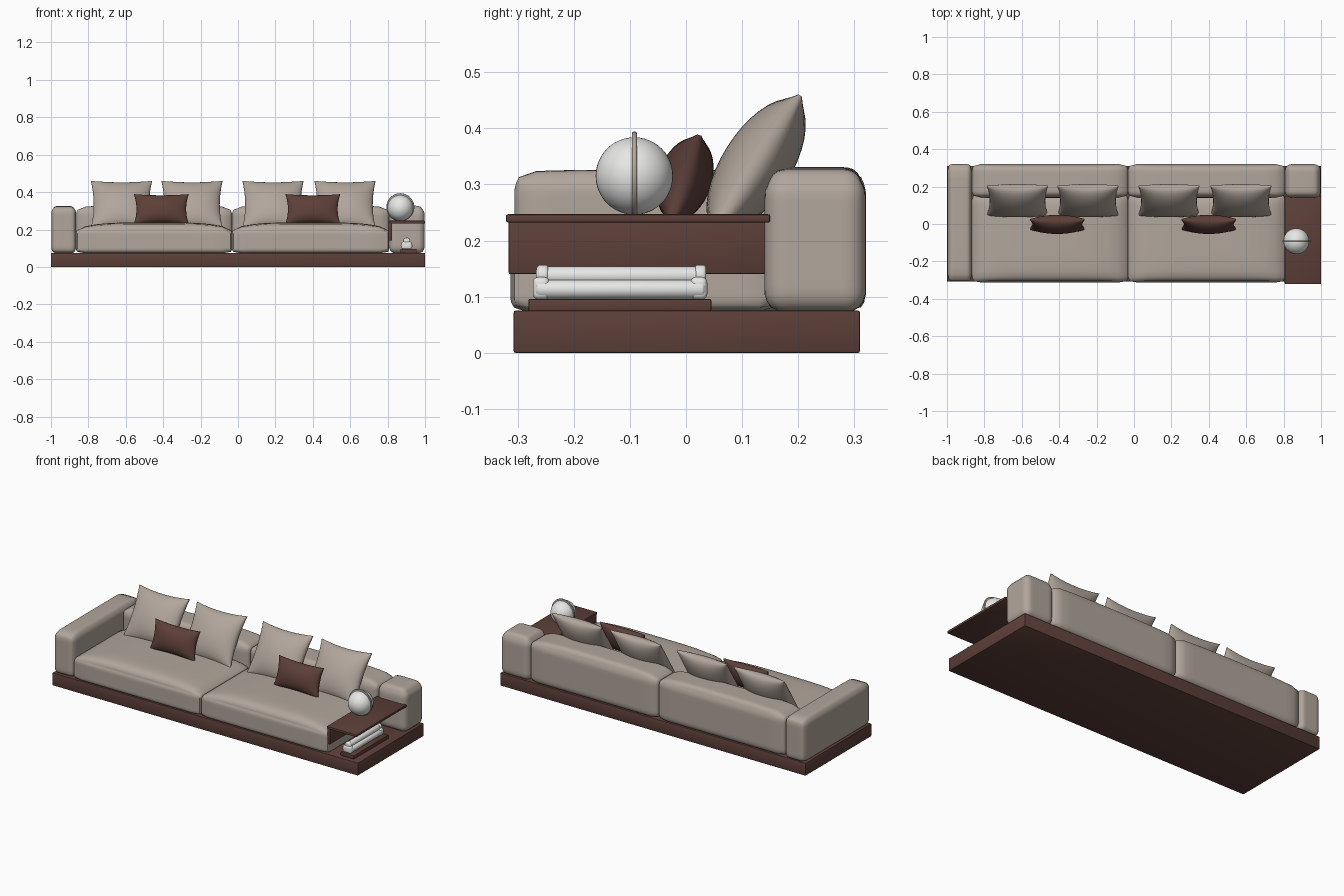
import bpy, bmesh, math
from mathutils import Matrix

cube = bpy.data.objects.get("Cube")
if cube:
    bpy.data.objects.remove(cube, do_unlink=True)


def material(name, rgb):
    m = bpy.data.materials.new(name)
    m.use_nodes = True
    m.diffuse_color = (*rgb, 1)
    m.node_tree.nodes["Principled BSDF"].inputs["Base Color"].default_value = (*rgb, 1)
    return m


TAUPE = material("taupe fabric", (0.44, 0.38, 0.33))
BROWN = material("dark brown", (0.11, 0.05, 0.04))
WHITE = material("soft white", (0.8, 0.8, 0.79))


def finish(name, bm, mat, angle=40):
    bmesh.ops.recalc_face_normals(bm, faces=bm.faces)
    me = bpy.data.meshes.new(name)
    bm.to_mesh(me)
    bm.free()
    ob = bpy.data.objects.new(name, me)
    bpy.context.collection.objects.link(ob)
    me.materials.append(mat)
    bpy.ops.object.select_all(action='DESELECT')
    ob.select_set(True)
    bpy.context.view_layer.objects.active = ob
    bpy.ops.object.shade_smooth_by_angle(angle=math.radians(angle))
    return ob


def box(name, x, y, z, mat, bevel=0.003, crown=0, segments=2):
    """Bevelled box from ranges; crown puffs up the top."""
    bm = bmesh.new()
    bmesh.ops.create_cube(bm, size=2)
    if crown:
        bmesh.ops.subdivide_edges(bm, edges=bm.edges, cuts=15, use_grid_fill=True)
    hard = [e for e in bm.edges if e.calc_face_angle(0) > 1]
    for v in bm.verts:
        u, w, h = v.co
        puff = crown * (1 - u ** 4) * (1 - 0.6 * w ** 6) * max(h, 0)
        v.co = (sum(x) / 2 + u * (x[1] - x[0]) / 2,
                sum(y) / 2 + w * (y[1] - y[0]) / 2,
                sum(z) / 2 + h * (z[1] - z[0]) / 2 + puff)
    if crown:
        # the fine grid needs a modifier so that the round can overlap it
        for e in hard:
            e.smooth = True
        for f in list(bm.faces):
            f.smooth = True
        # round the outer edges by pulling points onto an inset core
        lo, hi = (x[0], y[0], z[0]), (x[1], y[1], z[1])
        for v in bm.verts:
            lift = max(0, v.co.z - z[1])
            p = v.co.copy()
            p.z -= lift
            core = p.copy()
            for i in range(3):
                core[i] = min(max(p[i], lo[i] + bevel), hi[i] - bevel)
            d = p - core
            if d.length > bevel:
                p = core + d.normalized() * bevel
            v.co = p
            v.co.z += lift
    else:
        bmesh.ops.bevel(bm, geom=bm.edges[:], offset=bevel, segments=segments,
                        profile=0.5, affect='EDGES')
    return finish(name, bm, mat, 40 if not crown else 60)


def pillow(name, loc, half_w, half_h, half_t, tilt, mat, n=18):
    """Puffed sheet pair with pinched sides and pointed corners."""
    bm = bmesh.new()
    for side in (-1, 1):
        grid = []
        for i in range(n + 1):
            row = []
            for j in range(n + 1):
                u = math.sin((2 * i / n - 1) * math.pi / 2)
                v = math.sin((2 * j / n - 1) * math.pi / 2)
                puff = ((1 - u * u) * (1 - v * v)) ** 0.55
                px = half_w * u * (1 - 0.09 * (1 - v * v))
                pz = half_h * v * (1 - 0.09 * (1 - u * u))
                row.append(bm.verts.new((px, side * (half_t * puff + 0.004), pz)))
            grid.append(row)
        for i in range(n):
            for j in range(n):
                bm.faces.new((grid[i][j], grid[i + 1][j],
                              grid[i + 1][j + 1], grid[i][j + 1]))
    # close the piped rim between the two sheets
    bmesh.ops.bridge_loops(bm, edges=[e for e in bm.edges if e.is_boundary])
    bm.transform(Matrix.Translation(loc) @ Matrix.Rotation(-tilt, 4, 'X'))
    return finish(name, bm, mat, 80)


def rod(name, loc, radius, length, axis_rot, mat, bevel=0.003, sides=24):
    bm = bmesh.new()
    bmesh.ops.create_cone(bm, cap_ends=True, segments=sides, radius1=radius,
                          radius2=radius, depth=length)
    rim = [e for e in bm.edges if e.calc_face_angle(0) > 1]
    bmesh.ops.bevel(bm, geom=rim, offset=bevel, segments=3, profile=0.5, affect='EDGES')
    bm.transform(Matrix.Translation(loc) @ axis_rot)
    return finish(name, bm, mat)


# Plinth
box("plinth", (-1, 1), (-0.307, 0.31), (0, 0.075), BROWN)

# Upholstery: arm, paired seats and backs, short back end
SEAM, ARM, END = -0.032, -0.866, 0.808
box("arm", (-0.998, ARM), (-0.306, 0.32), (0.073, 0.318), TAUPE, 0.028, 0.008)
for tag, x in (("right", (ARM, SEAM)), ("left", (SEAM, END))):
    box("seat_cushion_" + tag, x, (-0.313, 0.16), (0.073, 0.204), TAUPE, 0.025, 0.034)
    box("backrest_" + tag, x, (0.14, 0.321), (0.073, 0.316), TAUPE, 0.035, 0.015)
box("backrest_end", (END, 0.998), (0.14, 0.32), (0.073, 0.316), TAUPE, 0.035, 0.012)

# Scatter pillows
for i, x in enumerate((-0.623, -0.246, 0.187, 0.572)):
    pillow("back_pillow_%d" % (i + 1), (x, 0.125, 0.333), 0.163, 0.148, 0.058,
           math.radians(32), TAUPE)
for i, x in enumerate((-0.41, 0.4)):
    pillow("lumbar_pillow_%d" % (i + 1), (x, -0.002, 0.309), 0.146, 0.083, 0.044,
           math.radians(18), BROWN)

# Side table: top and hanging panel
box("table_top", (0.805, 1), (-0.321, 0.15), (0.232, 0.247), BROWN, 0.004)
box("table_panel", (0.805, 0.823), (-0.316, 0.145), (0.14, 0.236), BROWN)

# Globe ornament with a thin ring
bm = bmesh.new()
bmesh.ops.create_uvsphere(bm, u_segments=40, v_segments=24, radius=0.069)
bm.transform(Matrix.Translation((0.868, -0.092, 0.315)))
finish("globe", bm, WHITE)
ALONG_Y = Matrix.Rotation(math.pi / 2, 4, 'X')
rod("globe_ring", (0.868, -0.092, 0.319), 0.075, 0.009, ALONG_Y, TAUPE, 0.003, 48)

# Tray with stacked rolls held by end brackets
box("tray", (0.868, 0.955), (-0.281, 0.045), (0.074, 0.096), BROWN)
for i, (x, z, r) in enumerate(((0.887, 0.113, 0.017), (0.916, 0.113, 0.017),
                               (0.902, 0.137, 0.017))):
    rod("roll_%d" % (i + 1), (x, -0.117, z), r, 0.3, ALONG_Y, WHITE, 0.005)
for tag, y in (("front", -0.255), ("rear", 0.026)):
    box("roll_bracket_" + tag, (0.874, 0.93), (y - 0.018, y + 0.012),
        (0.095, 0.135), WHITE, 0.01, segments=4)
    rod("bracket_cap_" + tag, (0.902, y, 0.138), 0.019, 0.02, ALONG_Y, WHITE, 0.006)
